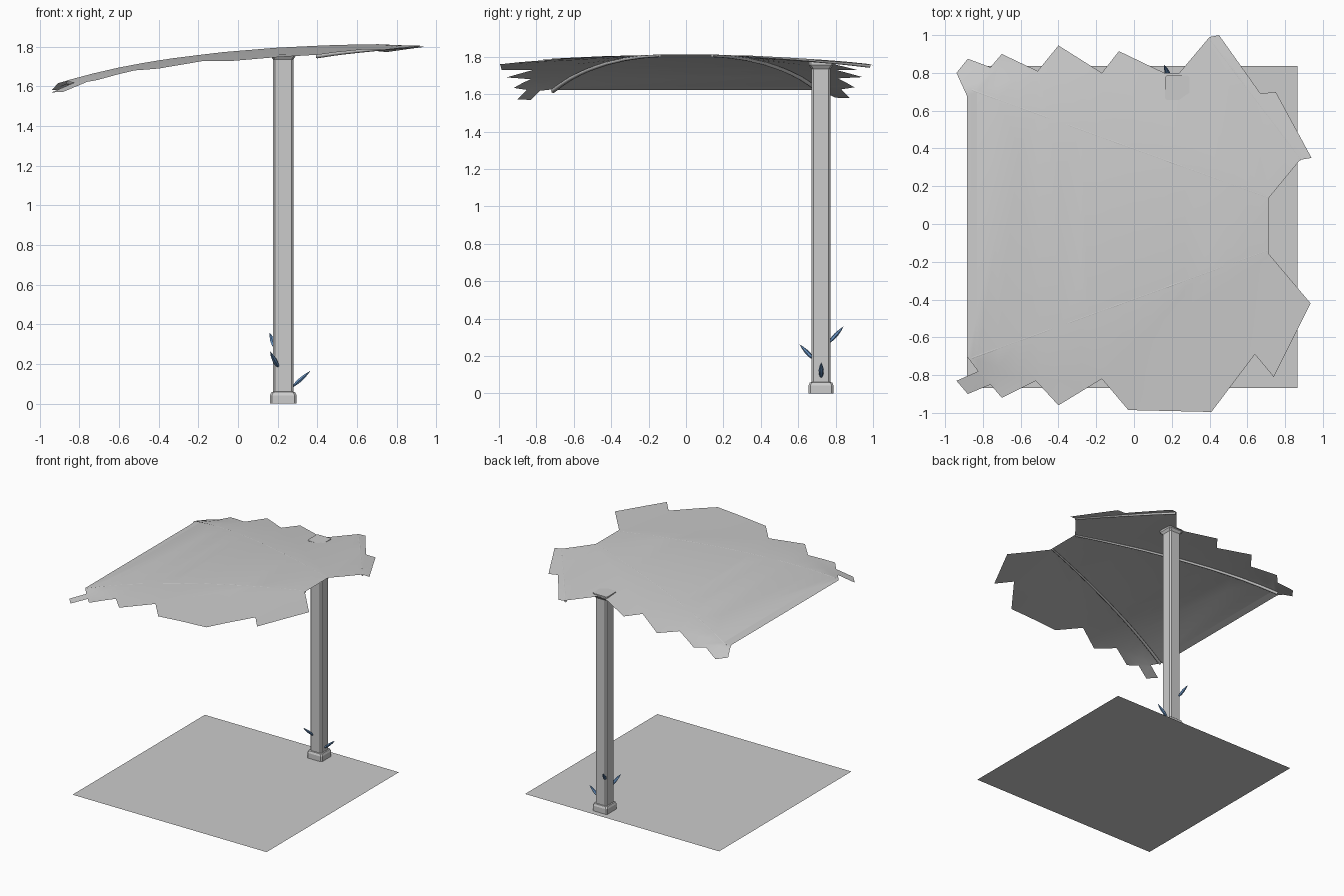
import bpy, bmesh, math
from mathutils import Vector

if "Cube" in bpy.data.objects:
    bpy.data.objects.remove(bpy.data.objects["Cube"])

PX, PY = 0.228, 0.722          # post centre


def lerp_table(t, table):
    if t <= table[0][0]:
        return table[0][1]
    for (a, u), (b, v) in zip(table, table[1:]):
        if t <= b:
            return u + (v - u) * (t - a) / (b - a)
    return table[-1][1]


SPINE = [(-0.95, 1.602), (-0.885, 1.622), (-0.66, 1.682), (-0.4, 1.731), (-0.1, 1.769),
         (0.2, 1.794), (0.5, 1.808), (0.95, 1.815)]
SLOPE = [(-0.94, 0.4), (-0.88, 0.28), (-0.7, 0.14), (-0.4, 0.1), (0, 0.08), (0.4, 0.06), (0.94, 0.03)]
RIB_A, RIB_B = (-0.86, 0.71), (0.71, 0.14)      # main fold, mirrored in y
FOLD_A, FOLD_B = (0.40, 0.98), (0.885, 0.34)    # small torn flap


def canopy_z(x, y):
    rib = RIB_B[1] + (RIB_B[0] - x) * (RIB_A[1] - RIB_B[1]) / (RIB_B[0] - RIB_A[0])
    z = lerp_table(x, SPINE) - lerp_table(x, SLOPE) * max(0, abs(y) - rib)
    dx, dy = FOLD_B[0] - FOLD_A[0], FOLD_B[1] - FOLD_A[1]
    beyond = ((y - FOLD_A[1]) * dx - (x - FOLD_A[0]) * dy) / math.hypot(dx, dy)
    return z - (0.15 * max(0, beyond) if y > 0.3 and x > 0.35 else 0)


def finish(bm, name, mat=None):
    me = bpy.data.meshes.new(name)
    bm.to_mesh(me)
    bm.free()
    ob = bpy.data.objects.new(name, me)
    bpy.context.collection.objects.link(ob)
    if mat:
        me.materials.append(mat)
    return ob


def smooth(ob, angle):
    bpy.ops.object.select_all(action='DESELECT')
    ob.select_set(True)
    bpy.context.view_layer.objects.active = ob
    bpy.ops.object.shade_smooth_by_angle(angle=math.radians(angle))


# ragged leaf canopy: flat outline, cut into strips, then lifted to the curve
near = [(-0.885, -0.70), (-0.825, -0.78), (-0.94, -0.83), (-0.88, -0.90), (-0.76, -0.85),
        (-0.70, -0.92), (-0.52, -0.83), (-0.40, -0.96), (-0.17, -0.82), (-0.03, -0.985),
        (0.22, -0.78), (0.41, -0.995), (0.64, -0.69), (0.74, -0.81), (0.935, -0.42), (0.715, -0.16)]
far = [(0.715, 0.14), (0.88, 0.34), (0.94, 0.35), (0.75, 0.70), (0.67, 0.69), (0.45, 1.0),
       (0.40, 0.99), (0.24, 0.80), (0.16, 0.80), (0.15, 0.74), (-0.08, 0.915), (-0.17, 0.80),
       (-0.40, 0.945), (-0.51, 0.81), (-0.70, 0.90), (-0.76, 0.83), (-0.88, 0.875),
       (-0.94, 0.80), (-0.825, 0.75), (-0.885, 0.68)]
bm = bmesh.new()
bm.faces.new([bm.verts.new((x, y, 0)) for x, y in near + far])
bmesh.ops.triangulate(bm, faces=bm.faces[:])


def cut(p, n):
    bmesh.ops.bisect_plane(bm, geom=bm.verts[:] + bm.edges[:] + bm.faces[:], dist=1e-5,
                           plane_co=(p[0], p[1], 0), plane_no=(n[0], n[1], 0))


for s in (1, -1):
    cut((RIB_A[0], s * RIB_A[1]), (RIB_A[1] - RIB_B[1], s * (RIB_B[0] - RIB_A[0])))
cut(FOLD_A, (FOLD_A[1] - FOLD_B[1], FOLD_B[0] - FOLD_A[0]))
for i in range(16):
    cut((-0.83 + i * 0.11, 0), (1, 0))
for v in bm.verts:
    v.co.z = canopy_z(v.co.x, v.co.y)
bm.normal_update()
for f in bm.faces:
    if f.normal.z < 0:
        f.normal_flip()
smooth(finish(bm, "leaf_canopy"), 30)


# round veins hugging the underside
def vein(name, a, b, r):
    n, sides = 12, 8
    a, b = Vector(a), Vector(b)
    side = Vector((-(b - a).y, (b - a).x, 0)).normalized()
    bm = bmesh.new()
    rings = []
    for i in range(n + 1):
        p = a.lerp(b, i / n)
        w = r * (1 - 0.4 * i / n)
        c = Vector((p.x, p.y, canopy_z(p.x, p.y) - w * 0.9))
        rings.append([bm.verts.new(c + side * w * math.cos(t) + Vector((0, 0, w * math.sin(t))))
                      for t in (2 * math.pi * k / sides for k in range(sides))])
    for r0, r1 in zip(rings, rings[1:]):
        for k in range(sides):
            bm.faces.new((r0[k], r0[(k + 1) % sides], r1[(k + 1) % sides], r1[k]))
    bm.faces.new(rings[0])
    bm.faces.new(rings[-1])
    bmesh.ops.recalc_face_normals(bm, faces=bm.faces[:])
    smooth(finish(bm, name), 50)


vein("far_vein", RIB_A, RIB_B, 0.012)
vein("near_vein", (RIB_A[0], -RIB_A[1]), (RIB_B[0], -RIB_B[1]), 0.012)
vein("flap_vein", FOLD_A, FOLD_B, 0.010)

# chamfered square post with stepped foot and flared cap: (half width, height)
profile = [(0.067, 0), (0.067, 0.042), (0.060, 0.058), (0.051, 0.060), (0.051, 1.735),
           (0.065, 1.755), (0.065, 1.772)]
bm = bmesh.new()
rings = []
for h, z in profile:
    c = h - 0.010
    pts = [(h, -c), (h, c), (c, h), (-c, h), (-h, c), (-h, -c), (-c, -h), (c, -h)]
    rings.append([bm.verts.new((PX + x, PY + y, z)) for x, y in pts])
for r0, r1 in zip(rings, rings[1:]):
    for k in range(8):
        bm.faces.new((r0[k], r0[(k + 1) % 8], r1[(k + 1) % 8], r1[k]))
bm.faces.new(rings[0][::-1])
bm.faces.new(rings[-1])
finish(bm, "post")

# small blue thorn-like leaves on the post
blue = bpy.data.materials.new("leaf_blue")
blue.diffuse_color = (0.13, 0.27, 0.50, 1)
blue.use_nodes = True
blue.node_tree.nodes["Principled BSDF"].inputs["Base Color"].default_value = blue.diffuse_color


def sprout(name, base, tip):
    base, tip = Vector(base), Vector(tip)
    d = tip - base
    q = d.to_track_quat('Z', 'Y')
    bm = bmesh.new()
    rows = []
    for t, w in ((0, 0.007), (0.25, 0.013), (0.5, 0.0135), (0.78, 0.008)):
        rows.append([bm.verts.new(base + d * t + q @ Vector(
            (w * math.cos(k * math.pi / 3), 0.8 * w * math.sin(k * math.pi / 3), 0))) for k in range(6)])
    for r0, r1 in zip(rows, rows[1:]):
        for k in range(6):
            bm.faces.new((r0[k], r0[(k + 1) % 6], r1[(k + 1) % 6], r1[k]))
    end = bm.verts.new(tip)
    for k in range(6):
        bm.faces.new((rows[-1][k], rows[-1][(k + 1) % 6], end))
    bm.faces.new(rows[0][::-1])
    smooth(finish(bm, name, blue), 40)


sprout("side_sprout", (0.278, 0.723, 0.088), (0.365, 0.723, 0.165))
sprout("front_sprout", (0.203, 0.682, 0.183), (0.162, 0.607, 0.262))
sprout("back_sprout", (0.190, 0.768, 0.275), (0.160, 0.842, 0.357))

# square ground sheet
bm = bmesh.new()
bm.faces.new([bm.verts.new(p) for p in
              ((-0.885, -0.867, 0), (0.865, -0.867, 0), (0.865, 0.837, 0), (-0.885, 0.837, 0))])
finish(bm, "ground_sheet")
